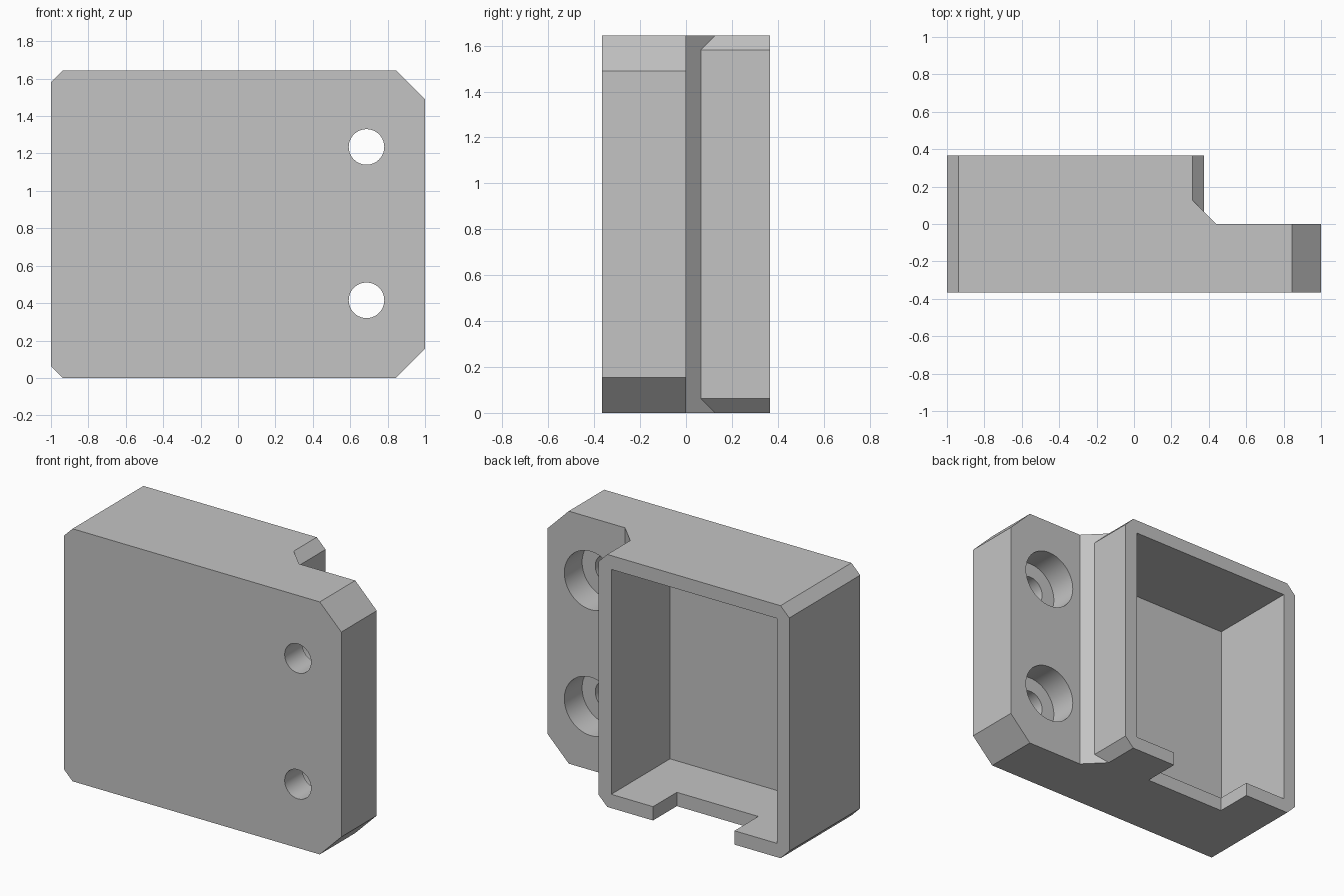
import bpy, bmesh, math
from mathutils import Vector

cube = bpy.data.objects.get("Cube")
if cube:
    bpy.data.objects.remove(cube, do_unlink=True)

W, H, D = 1.0, 1.645, 0.365       # half width, height, half depth
SMALL, LARGE = 0.063, 0.155       # corner chamfers
SIDE = 0.375                      # side face of the raised pocket block


def prism(name, points, start, sweep):
    """Extrude a closed 3D outline along a vector."""
    bm = bmesh.new()
    face = bm.faces.new([bm.verts.new(p) for p in points])
    extruded = bmesh.ops.extrude_face_region(bm, geom=[face])["geom"]
    verts = [v for v in extruded if isinstance(v, bmesh.types.BMVert)]
    bmesh.ops.translate(bm, vec=Vector(sweep), verts=verts)
    bmesh.ops.translate(bm, vec=Vector(start), verts=bm.verts)
    bmesh.ops.recalc_face_normals(bm, faces=bm.faces)
    mesh = bpy.data.meshes.new(name)
    bm.to_mesh(mesh)
    bm.free()
    obj = bpy.data.objects.new(name, mesh)
    bpy.context.collection.objects.link(obj)
    return obj


def front_prism(name, outline, y0, y1):
    return prism(name, [(x, 0, z) for x, z in outline], (0, y0, 0), (0, y1 - y0, 0))


def box(name, x0, x1, y0, y1, z0, z1):
    return front_prism(name, [(x0, z0), (x1, z0), (x1, z1), (x0, z1)], y0, y1)


def disc(name, x, z, radius, y0, y1, sides=64):
    angles = [2 * math.pi * i / sides for i in range(sides)]
    ring = [(x + radius * math.cos(a), z + radius * math.sin(a)) for a in angles]
    return front_prism(name, ring, y0, y1)


def cut(target, cutter):
    """Subtract the cutter from the target, then discard the cutter."""
    mod = target.modifiers.new("cut", 'BOOLEAN')
    mod.operation, mod.solver, mod.object = 'DIFFERENCE', 'EXACT', cutter
    bpy.context.view_layer.objects.active = target
    bpy.ops.object.modifier_apply(modifier=mod.name)
    bpy.data.objects.remove(cutter, do_unlink=True)


# Full-depth block with chamfered corners
bracket = front_prism("pocket_bracket", [
    (-W + SMALL, 0), (W - LARGE, 0), (W, LARGE), (W, H - LARGE),
    (W - LARGE, H), (-W + SMALL, H), (-W, H - SMALL), (-W, SMALL)], -D, D)

# Step down to the mounting flange, leaving a sloped fillet and chamfered block
plan = [(0.44, 0), (0.31, 0.13), (0.31, 0.6), (1.2, 0.6), (1.2, 0)]
step = prism("step_cutter", [(x, y, 0) for x, y in plan], (0, 0, -0.05), (0, 0, H + 0.1))
over = 0.2
keep = front_prism("block_keeper", [
    (SIDE, SMALL), (SIDE, H - SMALL), (SIDE - over, H - SMALL + over),
    (-0.5, H - SMALL + over), (-0.5, SMALL - over), (SIDE - over, SMALL - over)], -1, 1)
cut(step, keep)
cut(bracket, step)

# Open pocket in the back and the slot through its lower wall
cut(bracket, box("pocket_cutter", -0.91, 0.283, -0.24, 0.6, 0.09, H - 0.09))
cut(bracket, box("slot_cutter", -0.605, -0.018, 0.12, 0.6, -0.1, 0.2))

# Counterbored mounting holes
for z in (0.415, 1.235):
    cut(bracket, disc("hole_cutter", 0.687, z, 0.095, -0.6, 0.2))
    cut(bracket, disc("counterbore_cutter", 0.687, z, 0.19, -0.183, 0.2))

# Plain grey finish
grey = bpy.data.materials.new("plain grey")
grey.use_nodes = True
colour = (0.55, 0.55, 0.55, 1)
grey.diffuse_color = colour
grey.node_tree.nodes["Principled BSDF"].inputs["Base Color"].default_value = colour
bracket.data.materials.clear()
bracket.data.materials.append(grey)
for poly in bracket.data.polygons:
    poly.material_index = 0

bpy.ops.object.select_all(action='DESELECT')
bracket.select_set(True)
bpy.context.view_layer.objects.active = bracket
bpy.ops.object.shade_smooth_by_angle(angle=math.radians(30))
